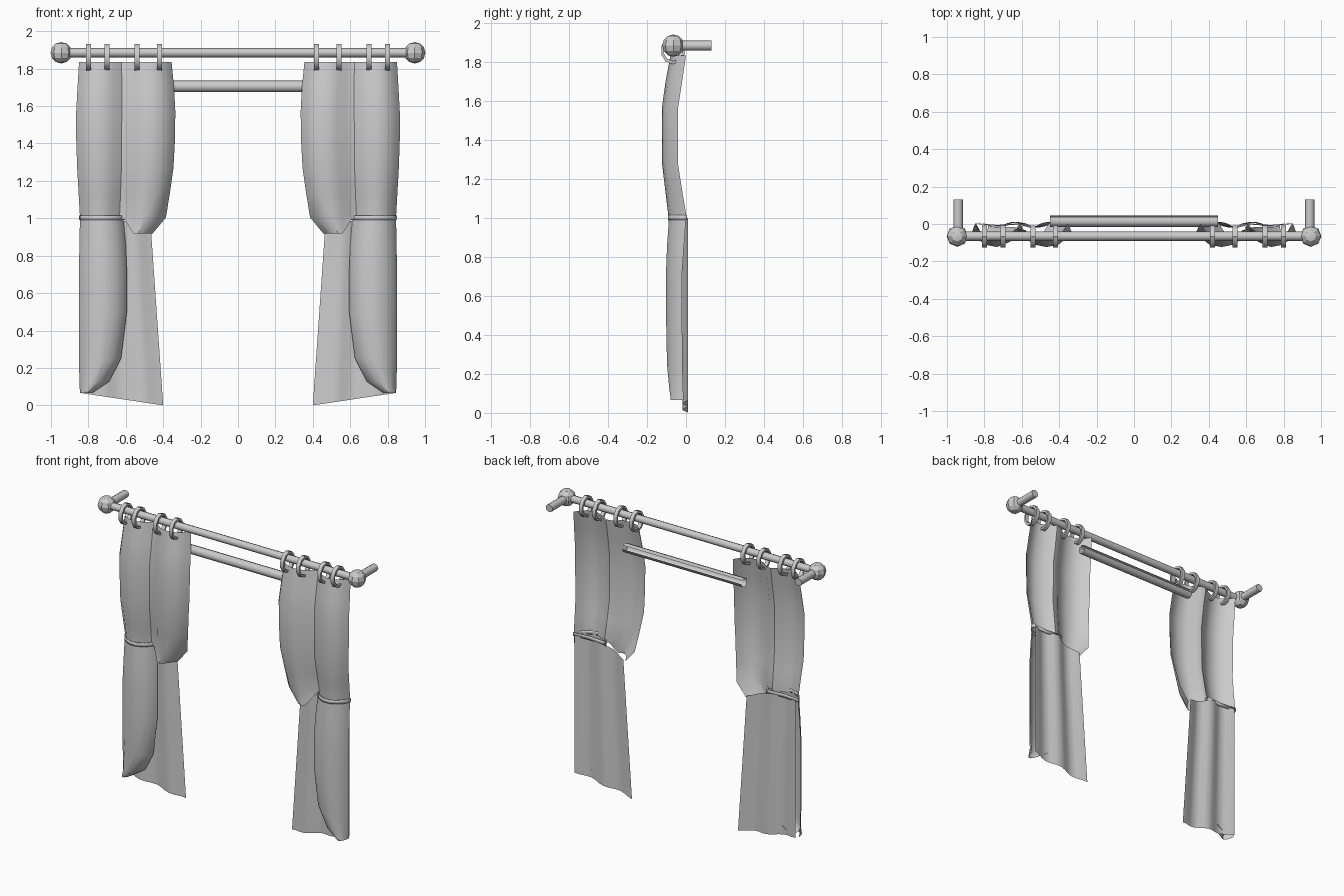
import bpy, bmesh, math
from mathutils import Matrix, Vector

if "Cube" in bpy.data.objects:
    bpy.data.objects.remove(bpy.data.objects["Cube"])


def finish(name, bm, angle=40):
    bmesh.ops.recalc_face_normals(bm, faces=bm.faces)
    me = bpy.data.meshes.new(name)
    bm.to_mesh(me)
    bm.free()
    ob = bpy.data.objects.new(name, me)
    bpy.context.collection.objects.link(ob)
    bpy.ops.object.select_all(action='DESELECT')
    ob.select_set(True)
    bpy.context.view_layer.objects.active = ob
    bpy.ops.object.shade_smooth_by_angle(angle=math.radians(angle))
    return ob


def rod(name, a, b, r, sides=8, open_back=False):
    a, b = Vector(a), Vector(b)
    bm = bmesh.new()
    rot = (b - a).to_track_quat('Z', 'Y').to_matrix().to_4x4()
    bmesh.ops.create_cone(bm, segments=sides, radius1=r, radius2=r, depth=(b - a).length,
                          cap_ends=not open_back, matrix=Matrix.Translation((a + b) / 2) @ rot)
    if open_back:
        bm.normal_update()
        drop = [f for f in bm.faces if f.normal.y > 0.6 and f.normal.z > 0.1]
        bmesh.ops.delete(bm, geom=drop, context='FACES')
    return finish(name, bm, 50)


def sheet(name, rows, side):
    """Lofts rows of points into an open cloth sheet."""
    bm = bmesh.new()
    grid = [[bm.verts.new((side * x, y, z)) for x, y, z in r] for r in rows]
    for r0, r1 in zip(grid, grid[1:]):
        for i in range(len(r0) - 1):
            bm.faces.new((r0[i], r0[i + 1], r1[i + 1], r1[i]))
    return finish(name, bm)


def lerp(a, b, t):
    return a + (b - a) * t


# rails
Y, Z = -0.065, 1.885
rod("curtain_rod", (-0.94, Y, Z), (0.94, Y, Z), 0.025)
rod("back_rail", (-0.45, 0.015, 1.705), (0.45, 0.015, 1.705), 0.031, open_back=True)

# fold depth across the upper drape: 0 = back, 1 = front
FOLDS = [(0, 0), (.05, .45), (.13, .85), (.25, 1), (.37, .85), (.46, .4), (.54, .3),
         (.63, .7), (.75, 1), (.87, .85), (.95, .45), (1, 0)]
UPPER = [(1.835, .355, .85, -.08, 0), (1.7, .342, .858, -.105, -.02),
         (1.57, .335, .865, -.123, -.04), (1.42, .337, .865, -.123, -.04),
         (1.27, .345, .86, -.122, -.04), (1.13, .365, .852, -.105, -.018),
         (1.005, .385, .845, -.09, .003)]
# gathered part below the tie: z, inner x, outer x, front y, back y
LOWER = [(1.0, .612, .845, -.09, 0), (.86, .6, .848, -.1, -.01),
         (.72, .594, .85, -.105, -.02), (.5, .594, .85, -.105, -.02),
         (.25, .625, .85, -.1, -.018), (.125, .69, .848, -.088, -.015),
         (.065, .78, .845, -.08, -.012)]

for s, tag in ((-1, "left"), (1, "right")):
    # finial and wall bracket
    bm = bmesh.new()
    bmesh.ops.create_uvsphere(bm, u_segments=8, v_segments=6, radius=0.057,
                              matrix=Matrix.Translation((s * .945, Y, Z)))
    finish("finial_" + tag, bm, 20)
    rod("bracket_" + tag, (s * .94, Y, Z), (s * .94, .132, Z), 0.026)

    # hanging rings
    for i, x in enumerate((.42, .54, .70, .80)):
        bm = bmesh.new()
        loops = []
        for k in range(10):
            a = 2 * math.pi * (k + .5) / 10
            loops.append([bm.verts.new((s * x + dx, -.067 + r * math.cos(a),
                                        1.861 + 1.13 * r * math.sin(a)))
                          for dx, r in ((-.013, .063), (.013, .063), (.013, .049), (-.013, .049))])
        for k in range(10):
            p, q = loops[k], loops[(k + 1) % 10]
            for j in range(4):
                bm.faces.new((p[j], p[(j + 1) % 4], q[(j + 1) % 4], q[j]))
        finish(f"ring_{tag}_{i + 1}", bm)

    # upper drape with sagging inner hem
    rows = [[(lerp(xi, xo, u), lerp(yb, yf, d), z) for u, d in FOLDS]
            for z, xi, xo, yf, yb in UPPER]
    hem = []
    for k, (x, y, z) in enumerate(rows[-1]):
        if k <= 5:
            hem.append((lerp(.455, .56, k / 4) if k < 5 else .608, y,
                        .92 if k < 5 else .995))
        else:
            hem.append((x, y, .99))
    sheet("upper_drape_" + tag, rows + [hem], s)

    # front gathered drape
    rows = [[(lerp(xi, xo, t), lerp(yb, yf, math.sin(math.pi * t) ** .6), z)
             for t in (0, .06, .2, .4, .6, .8, .94, 1)] for z, xi, xo, yf, yb in LOWER]
    sheet("gathered_drape_" + tag, rows, s)

    # back panel, gently wavy, flaring toward the floor
    rows = []
    for v in (0, .25, .5, .75, 1):
        row = []
        for k in range(13):
            t = k / 12
            x = lerp(lerp(.465, .40, v), .835, t)
            top = lerp(.935, 1.0, min(1, t * 2))
            row.append((x, -.004 + .015 * math.cos(4 * math.pi * t), lerp(top, .065 * t, v)))
        rows.append(row)
    sheet("back_panel_" + tag, rows, s)

    # tie band around the gather
    band = [(lerp(.608, .85, t), lerp(.004, -.096, math.sin(math.pi * t) ** .6))
            for t in (0, .06, .2, .4, .6, .8, .94, 1)]
    rows = [[(x, y, z) for x, y in band + [(.73, -.005), band[0]]] for z in (1.015, .99)]
    tie = sheet("tie_band_" + tag, rows, s)
    mod = tie.modifiers.new("thickness", 'SOLIDIFY')
    mod.thickness = 0.006
